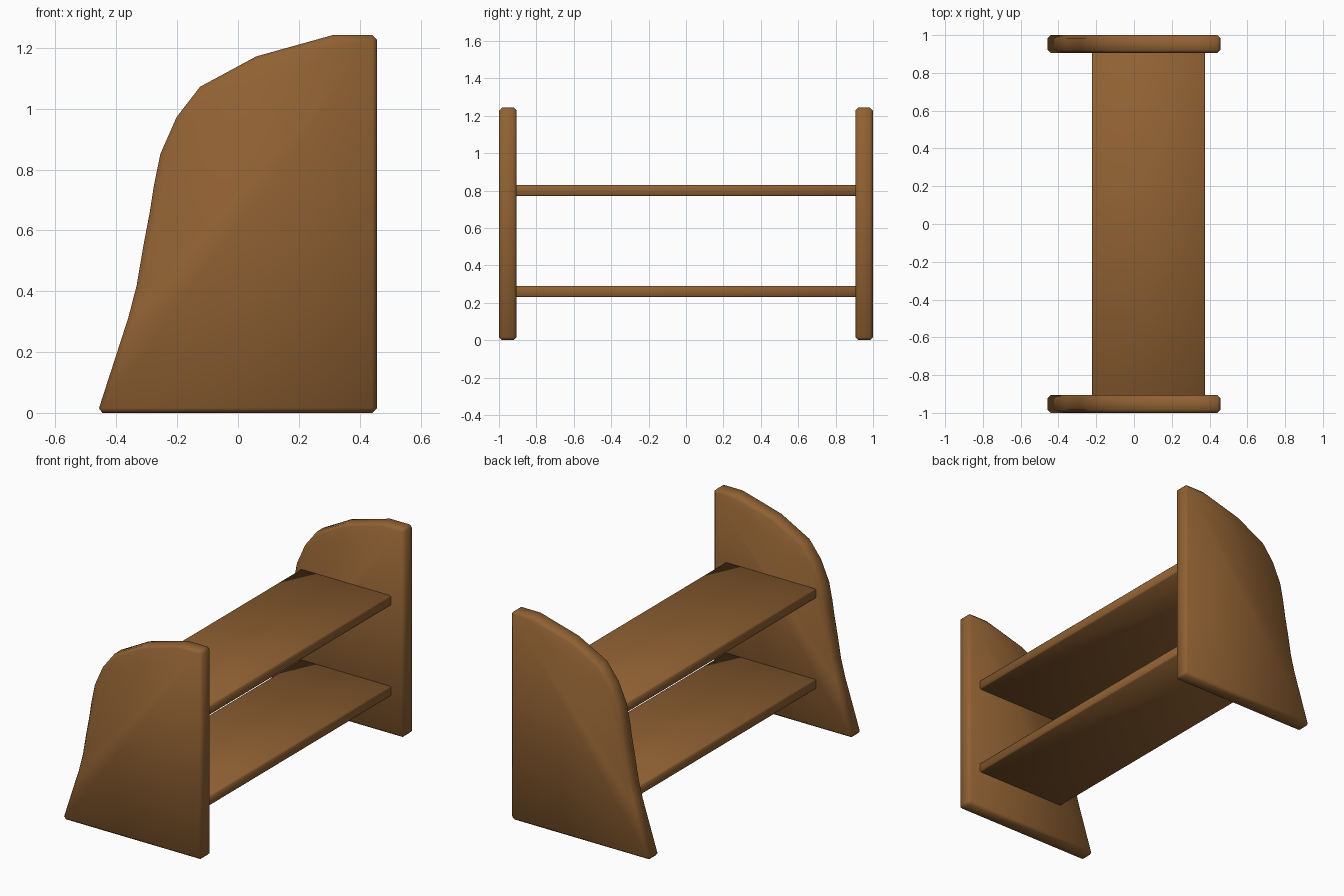
import bpy, bmesh, math

if "Cube" in bpy.data.objects:
    bpy.data.objects.remove(bpy.data.objects["Cube"])

wood = bpy.data.materials.new("warm_brown_wood")
wood.diffuse_color = (0.28, 0.12, 0.033, 1)
wood.use_nodes = True
wood.node_tree.nodes["Principled BSDF"].inputs["Base Color"].default_value = wood.diffuse_color


def slab(name, profile, y0, y1, bevel):
    """Extrude an xz profile from y0 to y1 and chamfer its edges."""
    bm = bmesh.new()
    face = bm.faces.new([bm.verts.new((x, y0, z)) for x, z in profile])
    ext = bmesh.ops.extrude_face_region(bm, geom=[face])
    for v in ext["geom"]:
        if isinstance(v, bmesh.types.BMVert):
            v.co.y = y1
    bmesh.ops.recalc_face_normals(bm, faces=bm.faces)
    sharp = [e for e in bm.edges if e.calc_face_angle(0) > math.radians(40)]
    bmesh.ops.bevel(bm, geom=sharp, offset=bevel, segments=1,
                    affect='EDGES', profile=0.5)
    mesh = bpy.data.meshes.new(name)
    bm.to_mesh(mesh)
    bm.free()
    mesh.materials.append(wood)
    obj = bpy.data.objects.new(name, mesh)
    bpy.context.collection.objects.link(obj)
    bpy.context.view_layer.objects.active = obj
    obj.select_set(True)
    bpy.ops.object.shade_smooth_by_angle(angle=math.radians(50))
    obj.select_set(False)
    return obj


# Side panels: straight back edge, flared and curved front edge
panel = [(0.457, 0.0), (0.457, 1.243), (0.315, 1.243), (0.06, 1.172),
         (-0.125, 1.072), (-0.202, 0.972), (-0.255, 0.852), (-0.277, 0.745),
         (-0.29, 0.66), (-0.311, 0.55), (-0.333, 0.42), (-0.36, 0.315),
         (-0.462, 0.0)]
slab("front_side_panel", panel, -1.0, -0.905, 0.016)
slab("back_side_panel", panel, 0.905, 1.0, 0.016)

# Two flat shelves between the panels
for name, z in (("lower_shelf", 0.26), ("upper_shelf", 0.80)):
    rect = [(-0.222, z - 0.03), (0.376, z - 0.03),
            (0.376, z + 0.03), (-0.222, z + 0.03)]
    slab(name, rect, -0.915, 0.915, 0.007)
